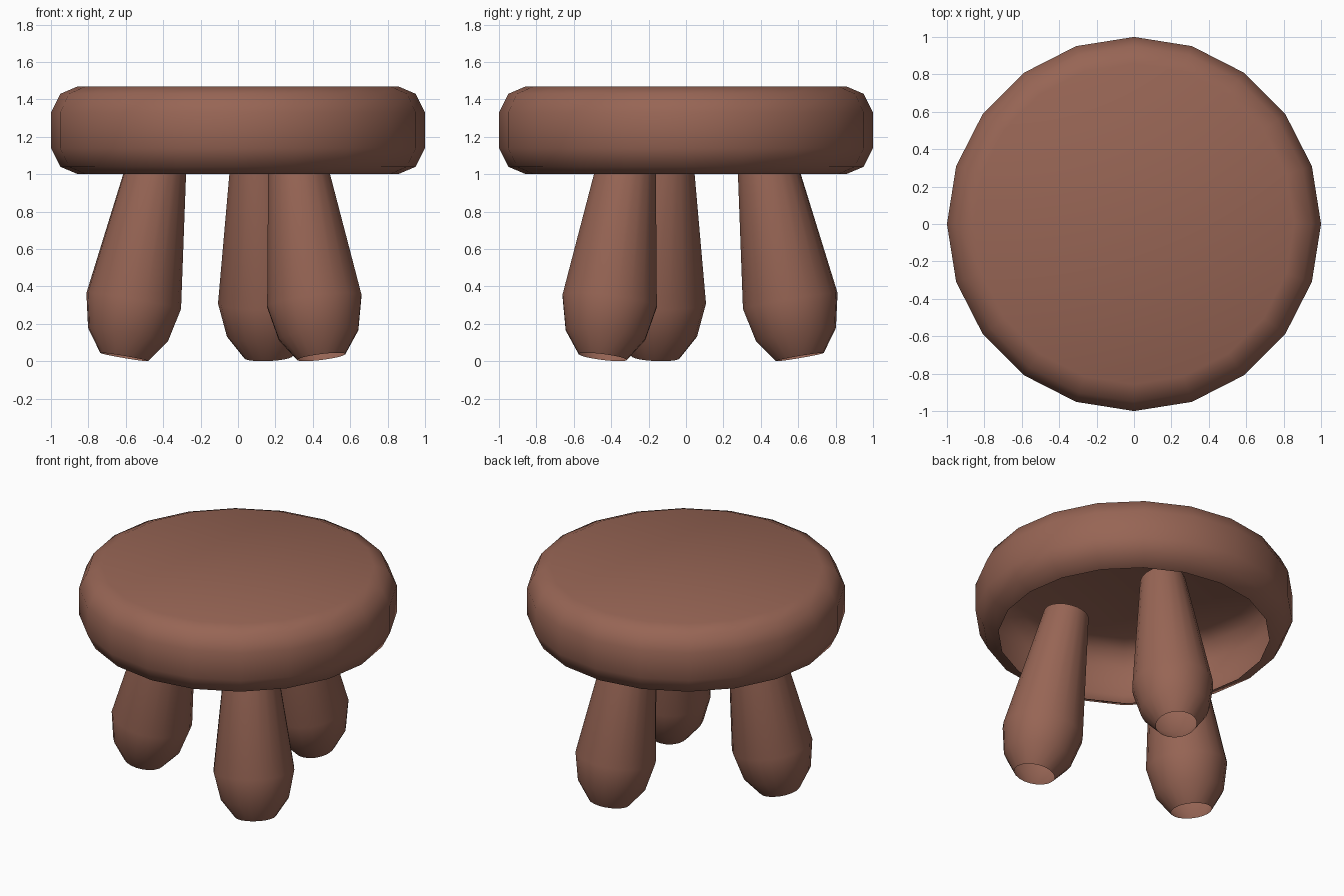
import bpy, bmesh, math
from mathutils import Matrix

if "Cube" in bpy.data.objects:
    bpy.data.objects.remove(bpy.data.objects["Cube"])

wood = bpy.data.materials.new("brown wood")
wood.diffuse_color = (0.31, 0.13, 0.09, 1)
wood.use_nodes = True
wood.node_tree.nodes["Principled BSDF"].inputs["Base Color"].default_value = wood.diffuse_color


def lathe(name, profile, sides, cap_top=False):
    """Turn a (radius, height) profile, listed bottom to top, around z."""
    bm = bmesh.new()
    rings = []
    for r, z in profile:
        rings.append([bm.verts.new((r * math.cos(2 * math.pi * i / sides),
                                    r * math.sin(2 * math.pi * i / sides), z))
                      for i in range(sides)])
    for low, high in zip(rings, rings[1:]):
        for i in range(sides):
            j = (i + 1) % sides
            bm.faces.new((low[i], low[j], high[j], high[i]))
    if cap_top:
        bm.faces.new(rings[-1])
    for f in bm.faces:
        f.smooth = True
    mesh = bpy.data.meshes.new(name)
    bm.to_mesh(mesh)
    bm.free()
    mesh.materials.append(wood)
    obj = bpy.data.objects.new(name, mesh)
    bpy.context.collection.objects.link(obj)
    return obj


# Round seat: a shell that is hollow and open underneath
lathe("seat", [(0.855, 1.0), (0.95, 1.04), (1.0, 1.14), (1.0, 1.33),
               (0.95, 1.43), (0.857, 1.47)], 20, cap_top=True)

# Three splayed legs: open tubes, bulging near the foot, ending inside the seat
leg_profile = [(0.13, 0), (0.217, 0.122), (0.257, 0.304), (0.143, 1.165)]
for name, angle in (("back_leg", 75), ("left_leg", 195), ("right_leg", 315)):
    leg = lathe(name, leg_profile, 20)
    leg.data.transform(Matrix.Rotation(math.radians(angle), 4, 'Z')
                       @ Matrix.Translation((0.63, 0, 0.023))
                       @ Matrix.Rotation(math.radians(-10), 4, 'Y'))
